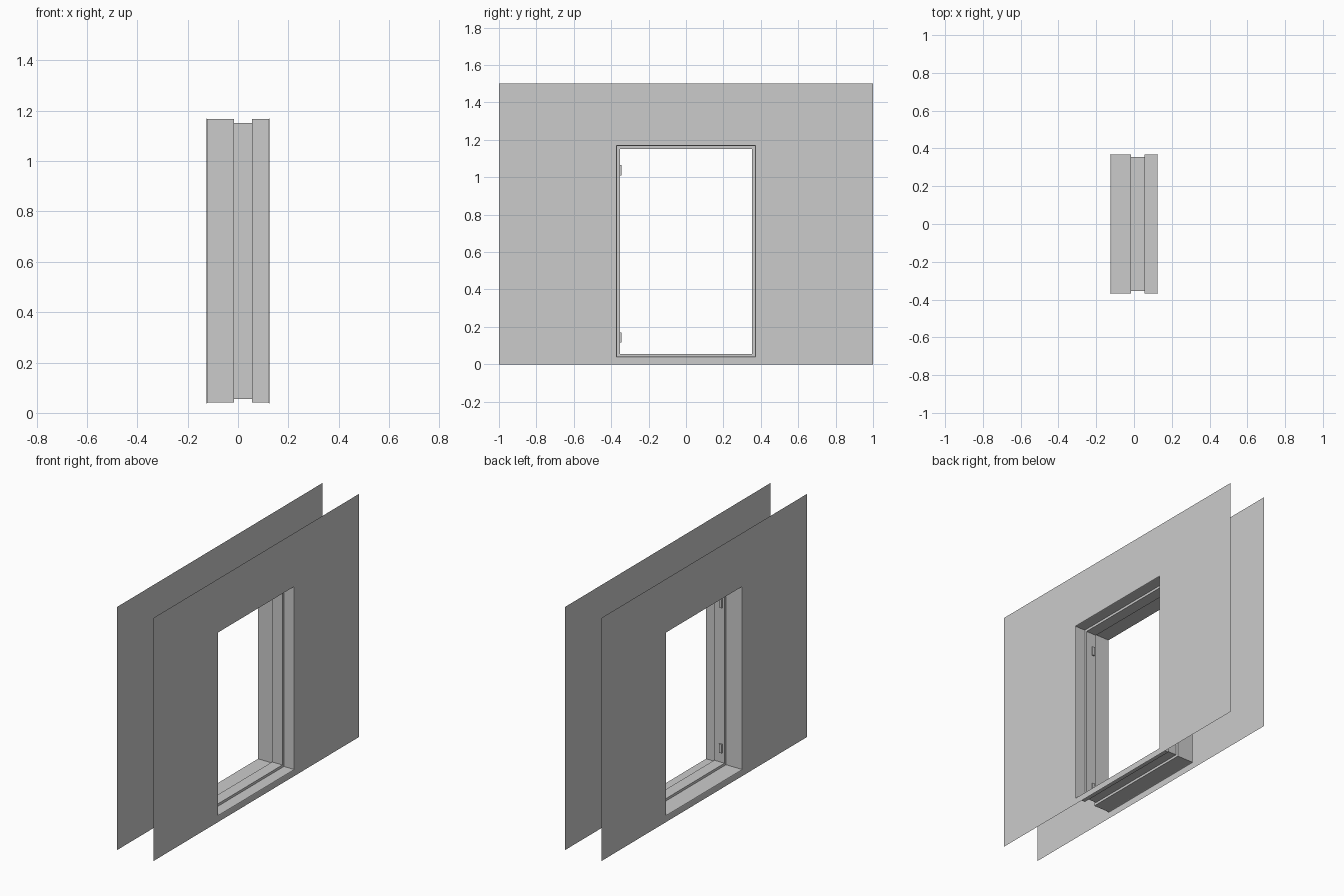
import bpy
import bmesh
from mathutils import Matrix, Vector

cube = bpy.data.objects.get("Cube")
if cube:
    bpy.data.objects.remove(cube, do_unlink=True)

# Single grey finish
GREY = (0.6, 0.6, 0.6, 1.0)
grey = bpy.data.materials.new("plain_grey")
grey.use_nodes = True
grey.diffuse_color = GREY
grey.node_tree.nodes["Principled BSDF"].inputs["Base Color"].default_value = GREY

HALF_DEPTH = 0.125                       # wall sheets sit at +/- this x
OPEN_Y, OPEN_LOW, OPEN_HIGH = 0.374, 0.036, 1.172
LIP, STOP = 0.005, 0.02                  # insets from the wall opening
STOP_BACK, STOP_FRONT = -0.015, 0.055    # x range of the raised stop


def finish(name, bm):
    mesh = bpy.data.meshes.new(name)
    bm.to_mesh(mesh)
    bm.free()
    mesh.materials.append(grey)
    obj = bpy.data.objects.new(name, mesh)
    bpy.context.collection.objects.link(obj)
    return obj


def rectangle(bm, x, half_y, low, high):
    corners = ((-half_y, low), (half_y, low), (half_y, high), (-half_y, high))
    return [bm.verts.new((x, y, z)) for y, z in corners]


def opening(bm, x, inset):
    return rectangle(bm, x, OPEN_Y - inset, OPEN_LOW + inset, OPEN_HIGH - inset)


def bridge(bm, first, second):
    for i in range(4):
        j = (i + 1) % 4
        bm.faces.new((first[i], first[j], second[j], second[i]))


def lining(name, profile):
    """Sweep an (x, inset) profile around the rectangular opening."""
    bm = bmesh.new()
    rings = [opening(bm, x, inset) for x, inset in profile]
    for first, second in zip(rings, rings[1:]):
        bridge(bm, second, first)
    return finish(name, bm)


# Two thin wall sheets with a window opening, facing outward
for side, name in ((1, "left_wall_sheet"), (-1, "right_wall_sheet")):
    bm = bmesh.new()
    outer = rectangle(bm, side * HALF_DEPTH, 1.0, 0.0, 1.5)
    inner = opening(bm, side * HALF_DEPTH, 0)
    bridge(bm, outer, inner)
    if side < 0:
        bmesh.ops.reverse_faces(bm, faces=bm.faces[:])
    finish(name, bm)

# Reveals with a small chamfered lip at each wall, and the raised stop between
lining("right_reveal", [(-HALF_DEPTH, 0), (-HALF_DEPTH + 0.0015, LIP * 0.7),
                        (-HALF_DEPTH + LIP, LIP), (STOP_BACK, LIP)])
lining("frame_stop", [(STOP_BACK, LIP), (STOP_BACK, STOP),
                      (STOP_FRONT, STOP), (STOP_FRONT, LIP)])
lining("left_reveal", [(STOP_FRONT, LIP), (HALF_DEPTH - LIP, LIP),
                       (HALF_DEPTH - 0.0015, LIP * 0.7), (HALF_DEPTH, 0)])

# Small hinge leaves on one jamb
for name, z in (("lower_hinge", 0.143), ("upper_hinge", 1.038)):
    bm = bmesh.new()
    size = Matrix.Diagonal(Vector((0.016, 0.008, 0.055, 1)))
    place = Matrix.Translation((0.008, STOP - OPEN_Y + 0.004, z))
    bmesh.ops.create_cube(bm, size=1, matrix=place @ size)
    finish(name, bm)
